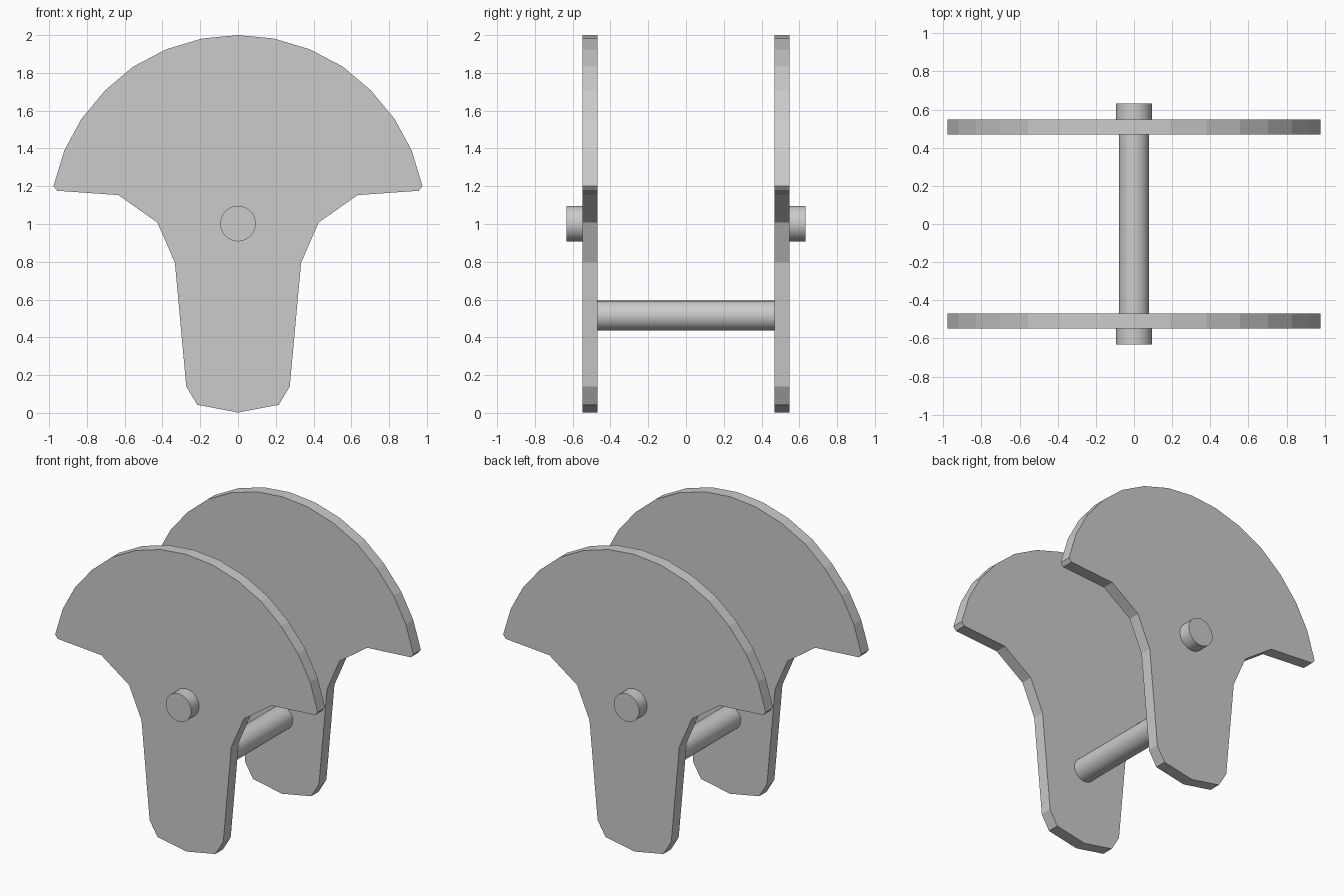
import bpy, bmesh
from math import radians

if "Cube" in bpy.data.objects:
    bpy.data.objects.remove(bpy.data.objects["Cube"])

# Right half of the plate outline (x, z), top to bottom
HALF = [(0, 2.0), (0.19, 1.982), (0.38, 1.925), (0.555, 1.833), (0.703, 1.708),
        (0.83, 1.555), (0.92, 1.388), (0.977, 1.2), (0.957, 1.176), (0.633, 1.153),
        (0.427, 1.008), (0.334, 0.795), (0.274, 0.14), (0.216, 0.043), (0, 0.002)]
OUTLINE = HALF + [(-x, z) for x, z in HALF[-2:0:-1]]
INNER, OUTER, TIP = 0.469, 0.548, 0.632


def plate(name, y0, y1):
    """Extrude the outline along y."""
    bm = bmesh.new()
    face = bm.faces.new([bm.verts.new((x, y0, z)) for x, z in OUTLINE])
    ext = bmesh.ops.extrude_face_region(bm, geom=[face])
    verts = [g for g in ext["geom"] if isinstance(g, bmesh.types.BMVert)]
    bmesh.ops.translate(bm, verts=verts, vec=(0, y1 - y0, 0))
    bmesh.ops.recalc_face_normals(bm, faces=bm.faces)
    mesh = bpy.data.meshes.new(name)
    bm.to_mesh(mesh)
    bm.free()
    bpy.context.collection.objects.link(bpy.data.objects.new(name, mesh))


def rod(name, radius, z, y0, y1):
    """Round bar along y."""
    bpy.ops.mesh.primitive_cylinder_add(vertices=32, radius=radius, depth=abs(y1 - y0),
                                        location=(0, (y0 + y1) / 2, z),
                                        rotation=(radians(90), 0, 0))
    bpy.context.object.name = name
    bpy.ops.object.shade_smooth_by_angle(angle=radians(30))


# Side plates with their outer pivot stubs
for side, s in (("front", -1), ("back", 1)):
    plate(side + "_plate", s * INNER, s * OUTER)
    rod(side + "_pivot_stub", 0.094, 1.002, s * OUTER, s * TIP)

# Bar joining the plates
rod("cross_bar", 0.079, 0.515, -INNER, INNER)
